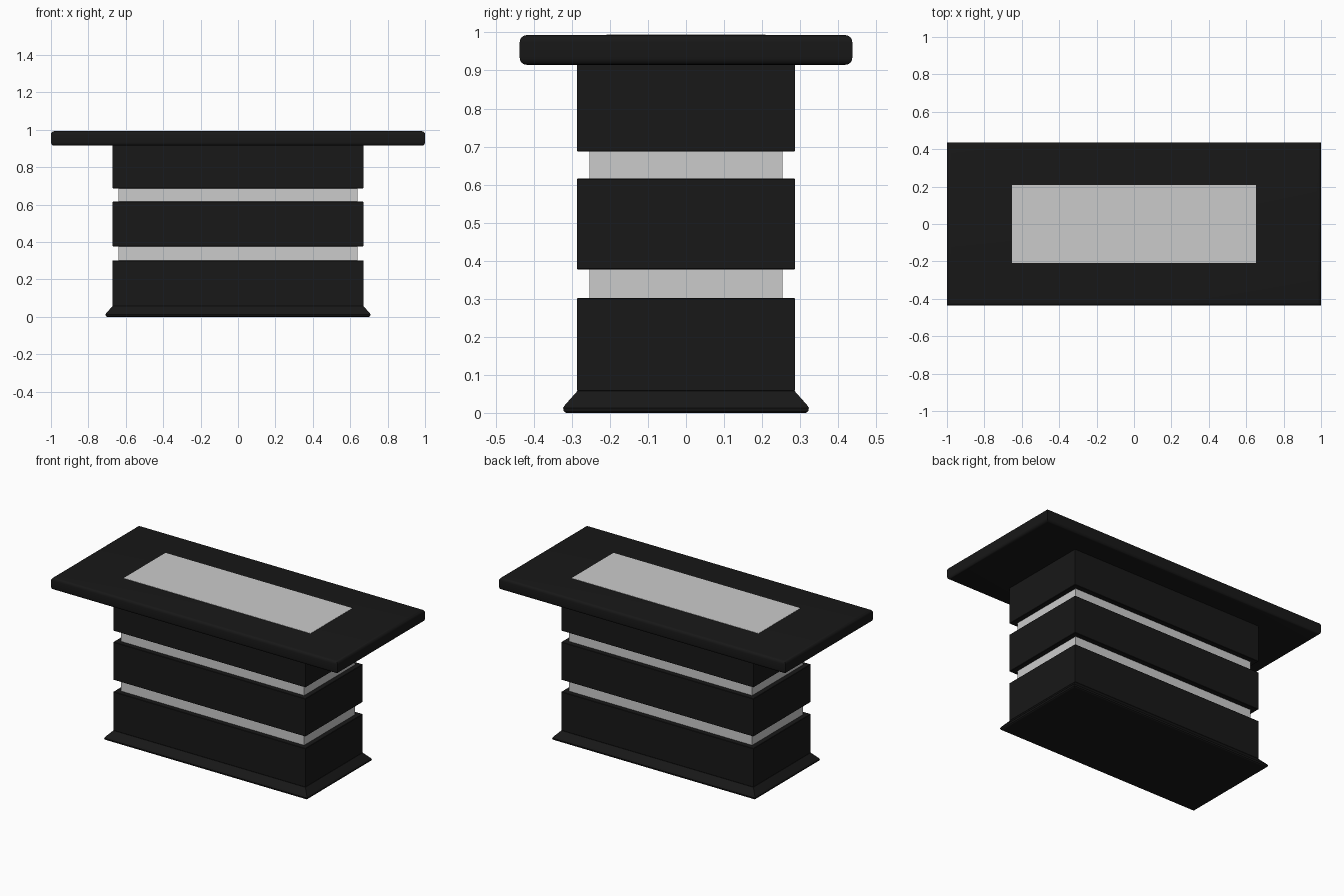
import bpy, bmesh, math

if "Cube" in bpy.data.objects:
    bpy.data.objects.remove(bpy.data.objects["Cube"])

black = bpy.data.materials.new("black_lacquer")
black.diffuse_color = (0.009, 0.009, 0.009, 1)
black.use_nodes = True
black.node_tree.nodes["Principled BSDF"].inputs["Base Color"].default_value = black.diffuse_color


def stack(name, rings, mat=None, smooth=False):
    """Loft rectangular rings (half x, half y, z) from bottom to top and cap both ends."""
    bm = bmesh.new()
    loops = [[bm.verts.new((sx * hx, sy * hy, z))
              for sx, sy in ((-1, -1), (1, -1), (1, 1), (-1, 1))]
             for hx, hy, z in rings]
    for a, b in zip(loops, loops[1:]):
        for i in range(4):
            j = (i + 1) % 4
            bm.faces.new((a[i], a[j], b[j], b[i]))
    bm.faces.new(loops[0][::-1])
    bm.faces.new(loops[-1])
    mesh = bpy.data.meshes.new(name)
    bm.to_mesh(mesh)
    bm.free()
    ob = bpy.data.objects.new(name, mesh)
    bpy.context.collection.objects.link(ob)
    if mat:
        mesh.materials.append(mat)
    if smooth:
        bpy.ops.object.select_all(action='DESELECT')
        ob.select_set(True)
        bpy.context.view_layer.objects.active = ob
        bpy.ops.object.shade_smooth_by_angle(angle=math.radians(35))
    return ob


def rounded(hx, hy, z0, z1, r, n=4):
    """Rings of a slab whose top and bottom edges are rounded, corners mitred."""
    rings = []
    for zc, start in ((z0 + r, -90), (z1 - r, 0)):
        for k in range(n + 1):
            t = math.radians(start + 90 * k / n)
            inset = r * (1 - math.cos(t))
            rings.append((hx - inset, hy - inset, zc + r * math.sin(t)))
    return rings


# flared plinth with a small lip
stack("plinth", [(0.700, 0.315, 0.0), (0.706, 0.321, 0.004), (0.709, 0.323, 0.013),
                 (0.703, 0.317, 0.022), (0.671, 0.286, 0.057)], black)

# three dark body blocks
for part, z0, z1 in (("lower", 0.057, 0.302), ("middle", 0.377, 0.616), ("upper", 0.687, 0.918)):
    stack(part + "_block", rounded(0.671, 0.286, z0, z1, 0.002, 1), black)

# recessed light bands in the gaps
for part, z0, z1 in (("lower", 0.302, 0.377), ("upper", 0.616, 0.687)):
    stack(part + "_band", [(0.64, 0.254, z0), (0.64, 0.254, z1)])

# overhanging top with rounded edges
stack("table_top", rounded(1.0, 0.437, 0.915, 0.993, 0.018), black, smooth=True)

# light inlay, practically flush with the top
stack("top_inlay", [(0.653, 0.209, 0.985), (0.653, 0.209, 0.9945)])
